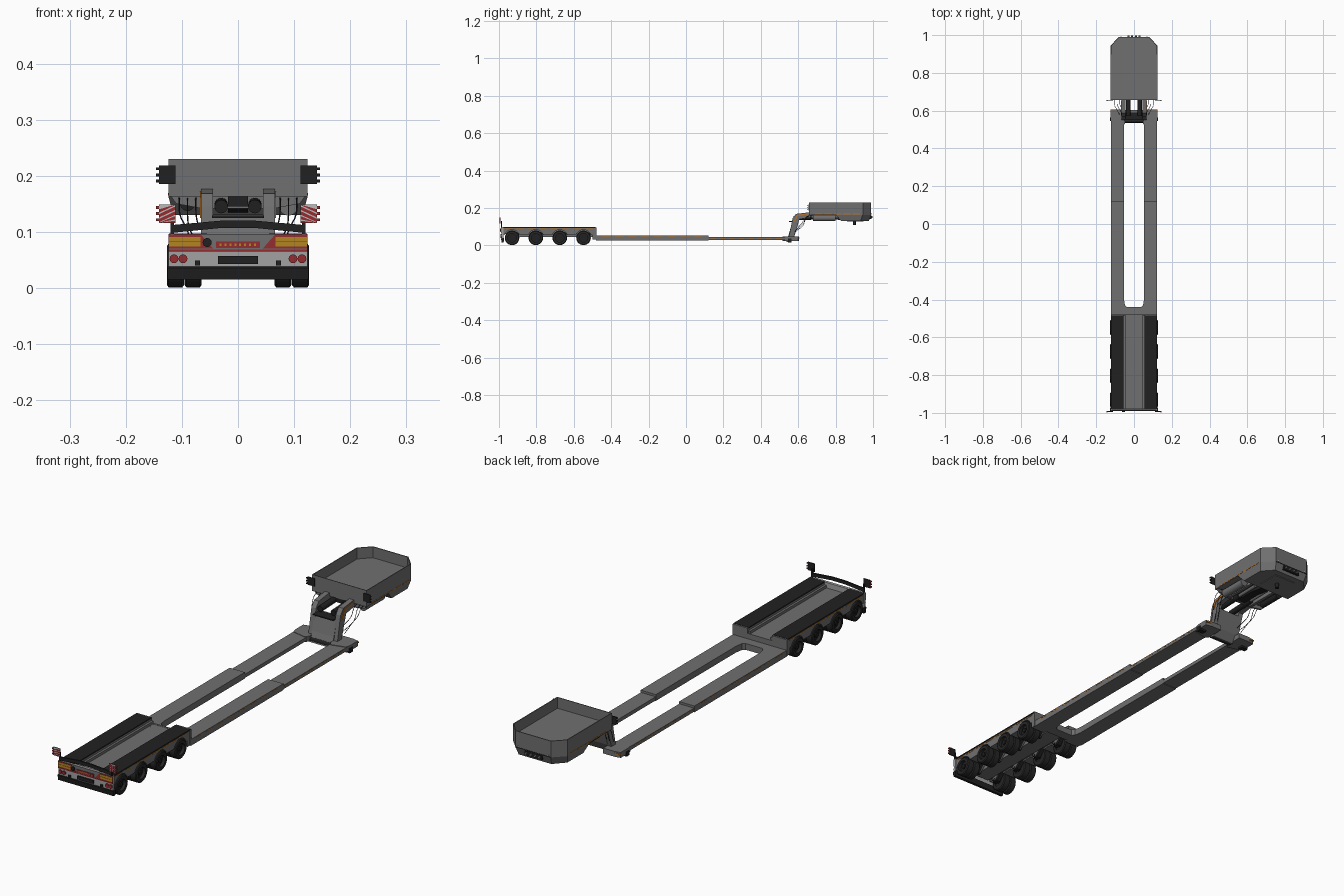
import bpy, bmesh, math
from mathutils import Vector, Matrix

if "Cube" in bpy.data.objects:
    bpy.data.objects.remove(bpy.data.objects["Cube"])


def mat(name, r, g, b):
    m = bpy.data.materials.new(name)
    m.diffuse_color = (r, g, b, 1)
    m.use_nodes = True
    m.node_tree.nodes["Principled BSDF"].inputs["Base Color"].default_value = m.diffuse_color
    return m


GRAY = mat("chassis gray", 0.16, 0.16, 0.16)
LIGHT = mat("light gray", 0.36, 0.36, 0.36)
BLACK = mat("black", 0.015, 0.015, 0.015)
TYRE = mat("tyre rubber", 0.02, 0.02, 0.02)
RED = mat("red", 0.3, 0.025, 0.03)
YELLOW = mat("yellow", 0.45, 0.24, 0.015)
ORANGE = mat("orange", 0.5, 0.16, 0.015)
WHITE = mat("white", 0.5, 0.5, 0.5)


def finish(name, bm, m):
    bmesh.ops.recalc_face_normals(bm, faces=bm.faces)
    me = bpy.data.meshes.new(name)
    bm.to_mesh(me)
    bm.free()
    me.materials.append(m)
    ob = bpy.data.objects.new(name, me)
    bpy.context.collection.objects.link(ob)
    return ob


def prism(name, pts, axis, a, b, m):
    """Extrude a 2D outline along an axis from a to b."""
    put = {'x': lambda p, t: (t, p[0], p[1]), 'y': lambda p, t: (p[0], t, p[1]),
           'z': lambda p, t: (p[0], p[1], t)}[axis]
    bm = bmesh.new()
    lo = [bm.verts.new(put(p, a)) for p in pts]
    hi = [bm.verts.new(put(p, b)) for p in pts]
    bm.faces.new(lo)
    bm.faces.new(hi)
    for i in range(len(pts)):
        j = (i + 1) % len(pts)
        bm.faces.new((lo[i], lo[j], hi[j], hi[i]))
    return finish(name, bm, m)


def box(name, x0, x1, y0, y1, z0, z1, m):
    return prism(name, [(x0, y0), (x1, y0), (x1, y1), (x0, y1)], 'z', z0, z1, m)


def pair(name, x0, x1, y0, y1, z0, z1, m):
    for s in (1, -1):
        box(name, s * x0, s * x1, y0, y1, z0, z1, m)


def cyl(name, p0, p1, r, m, n=16):
    p0, p1 = Vector(p0), Vector(p1)
    d = p1 - p0
    M = Matrix.Translation((p0 + p1) / 2) @ d.to_track_quat('Z', 'Y').to_matrix().to_4x4()
    bm = bmesh.new()
    bmesh.ops.create_cone(bm, cap_ends=True, segments=n, radius1=r, radius2=r, depth=d.length, matrix=M)
    for f in bm.faces:
        f.smooth = len(f.verts) == 4
    return finish(name, bm, m)


def hose(name, pts, r, m):
    cu = bpy.data.curves.new(name, 'CURVE')
    cu.dimensions, cu.bevel_depth, cu.bevel_resolution, cu.resolution_u = '3D', r, 1, 6
    sp = cu.splines.new('NURBS')
    sp.points.add(len(pts) - 1)
    for p, c in zip(sp.points, pts):
        p.co = (*c, 1)
    sp.use_endpoint_u = True
    sp.order_u = 3
    cu.materials.append(m)
    ob = bpy.data.objects.new(name, cu)
    bpy.context.collection.objects.link(ob)
    bpy.ops.object.select_all(action='DESELECT')
    bpy.context.view_layer.objects.active = ob
    ob.select_set(True)
    bpy.ops.object.convert(target='MESH')


def lathe(name, prof, c, s, m, n=28):
    """Revolve (x offset, radius) outline about the x axis at c."""
    bm = bmesh.new()
    rings = [[bm.verts.new((c[0] + s * x, c[1] + r * math.cos(2 * math.pi * i / n),
                            c[2] + r * math.sin(2 * math.pi * i / n))) for i in range(n)] for x, r in prof]
    for k in range(len(rings)):
        A, B = rings[k], rings[(k + 1) % len(rings)]
        for i in range(n):
            j = (i + 1) % n
            bm.faces.new((A[i], A[j], B[j], B[i]))
    ob = finish(name, bm, m)
    bpy.context.view_layer.objects.active = ob
    bpy.ops.object.select_all(action='DESELECT')
    ob.select_set(True)
    bpy.ops.object.shade_smooth_by_angle(angle=math.radians(35))


def marker_board(name, s, y, z, striped):
    """Warning board with three edge lamps, optionally striped toward -y."""
    x0, x1, h = 0.111, 0.141, 0.033
    box(name + "_back", s * x0, s * x1, y, y + 0.003, z, z + h, BLACK)
    if striped:
        box(name + "_face", s * x0, s * x1, y - 0.001, y, z, z + h, WHITE)
        for k in range(5):
            a = z - 0.01 + k * 0.0085
            pts = [(s * x0, a + 0.008), (s * x1, a - 0.006), (s * x1, a), (s * x0, a + 0.014)]
            pts = [(px, min(max(pz, z), z + h)) for px, pz in pts]
            prism(name + "_stripe", pts, 'y', y - 0.002, y - 0.001, RED)
    for k in range(3):
        za = z + 0.003 + k * 0.011
        box(name + "_lamp", s * x1, s * 0.146, y - 0.003, y + 0.003, za, za + 0.005, RED if striped else BLACK)


WHEELS = [-0.93, -0.803, -0.675, -0.548]
WZ, WR = 0.04, 0.039

# wheels, twin tyres, axles and swing arms
for y in WHEELS:
    for s in (1, -1):
        for x in (0.065, 0.0965):
            lathe("tyre", [(0, 0.023), (0, 0.035), (0.003, WR), (0.027, WR), (0.03, 0.035), (0.03, 0.023)],
                  (s * x, y, WZ), s, TYRE)
        cyl("rim", (s * 0.068, y, WZ), (s * 0.114, y, WZ), 0.0235, BLACK, 20)
        cyl("hub", (s * 0.113, y, WZ), (s * 0.122, y, WZ), 0.009, BLACK, 12)
        cyl("axle", (s * 0.035, y, WZ), (s * 0.07, y, WZ), 0.009, BLACK, 12)
        prism("swing_arm", [(y - 0.012, 0.03), (y + 0.012, 0.03), (y + 0.045, 0.065), (y + 0.02, 0.072)],
              'x', s * 0.046, s * 0.062, BLACK)
        cyl("suspension_ram", (s * 0.04, y, 0.036), (s * 0.04, y + 0.04, 0.07), 0.006, GRAY, 10)

# bogie frame: arched sides, dark covers, centre trough
arch = [(-0.978, 0.092), (-0.978, 0.055)]
for y in WHEELS:
    for k in range(9):
        t = math.radians(160 - 140 * k / 8)
        arch.append((y + 0.043 * math.cos(t), WZ + 0.043 * math.sin(t)))
arch += [(-0.50, 0.055), (-0.50, 0.03), (-0.482, 0.03), (-0.482, 0.092)]
for s in (1, -1):
    prism("bogie_side", arch, 'x', s * 0.055, s * 0.121, GRAY)
pair("wheel_cover", 0.055, 0.123, -0.98, -0.484, 0.092, 0.097, BLACK)
pair("trough_edge", 0.046, 0.055, -0.98, -0.482, 0.06, 0.085, GRAY)
box("trough_floor", -0.05, 0.05, -0.98, -0.482, 0.062, 0.074, GRAY)
box("bogie_spine", -0.034, 0.034, -0.96, -0.49, 0.045, 0.062, GRAY)
box("bogie_front_plate", -0.123, 0.123, -0.486, -0.478, 0.03, 0.075, GRAY)
pair("bogie_front_corner", 0.055, 0.123, -0.486, -0.478, 0.075, 0.096, GRAY)
for k in range(8):
    y = -0.97 + k * 0.061
    pair("bogie_reflector", 0.121, 0.1222, y, y + 0.045, 0.086, 0.0895, ORANGE)

# tail: bumper, lamp panel, reflective plates
box("tail_panel", -0.124, 0.124, -0.986, -0.976, 0.038, 0.096, LIGHT)
prism("bumper", [(-0.989, 0.036), (-0.986, 0.015), (-0.975, 0.015), (-0.972, 0.038), (-0.987, 0.038)],
      'x', -0.126, 0.126, BLACK)
box("upper_tail_panel", -0.124, 0.124, -0.988, -0.986, 0.066, 0.096, GRAY)
box("red_lower_stripe", -0.124, 0.124, -0.989, -0.986, 0.065, 0.0685, RED)
for s in (1, -1):
    prism("red_plate", [(s * 0.044, 0.07), (s * 0.124, 0.07), (s * 0.124, 0.095), (s * 0.066, 0.095)],
          'y', -0.9895, -0.988, RED)
    for z in (0.0735, 0.083):
        box("yellow_plate", s * 0.067, s * 0.123, -0.9905, -0.989, z, z + 0.008, YELLOW)
    for x in (0.098, 0.114):
        cyl("tail_lamp", (s * x, -0.986, 0.052), (s * x, -0.991, 0.052), 0.0078, RED)
    box("tow_eye", s * 0.068, s * 0.077, -0.991, -0.986, 0.040, 0.049, BLACK)
box("centre_plate", -0.039, 0.039, -0.9905, -0.988, 0.071, 0.083, RED)
for k in range(8):
    x = -0.033 + k * 0.0088
    box("centre_reflector", x, x + 0.0035, -0.991, -0.99, 0.075, 0.079, YELLOW)
box("plate_holder", -0.036, 0.036, -0.991, -0.986, 0.043, 0.057, BLACK)
cyl("tail_socket", (-0.055, -0.988, 0.081), (-0.055, -0.994, 0.081), 0.008, BLACK)
prism("marker_beam", [(-0.12, 0.098), (-0.03, 0.107), (0.03, 0.107), (0.12, 0.098), (0.12, 0.112),
                      (0.03, 0.12), (-0.03, 0.12), (-0.12, 0.112)], 'y', -0.99, -0.983, BLACK)
for s in (1, -1):
    box("marker_post", s * 0.114, s * 0.12, -0.988, -0.983, 0.096, 0.13, BLACK)
    marker_board("rear_marker", s, -0.994, 0.116, True)
    marker_board("front_marker", s, 0.653, 0.185, False)

# extending twin-beam bed
for s in (1, -1):
    prism("rear_beam", [(s * x, y) for x, y in [(0, -0.48), (0.122, -0.48), (0.122, 0.12), (0.053, 0.12),
          (0.053, -0.40), (0.048, -0.43), (0.038, -0.44), (0, -0.44)]], 'z', 0.027, 0.053, GRAY)
    box("front_beam", s * 0.0535, s * 0.1205, 0.0, 0.56, 0.029, 0.044, GRAY)
    prism("beam_end", [(s * x, y) for x, y in [(0.048, 0.53), (0.06, 0.515), (0.119, 0.53), (0.124, 0.55),
          (0.124, 0.60), (0.10, 0.605), (0.048, 0.605)]], 'z', 0.024, 0.046, GRAY)
    box("end_block", s * 0.095, s * 0.126, 0.545, 0.565, 0.016, 0.036, BLACK)
    for k in range(8):
        y = -0.45 + k * 0.07
        box("beam_reflector", s * 0.122, s * 0.1228, y, y + 0.045, 0.047, 0.0495, ORANGE)
        y = 0.13 + k * 0.05
        box("beam_reflector", s * 0.1205, s * 0.1212, y, y + 0.03, 0.0375, 0.040, ORANGE)
    box("end_reflector", s * 0.10, s * 0.125, 0.598, 0.606, 0.036, 0.041, ORANGE)

# gooseneck leg, bent arms and lift rams
prism("neck_leg", [(0.535, 0.02), (0.56, 0.016), (0.58, 0.05), (0.603, 0.125), (0.568, 0.125), (0.55, 0.06)],
      'x', -0.05, 0.05, GRAY)
cyl("hinge_roll", (-0.05, 0.548, 0.028), (0.05, 0.548, 0.028), 0.012, BLACK)
box("hinge_cover", -0.046, 0.046, 0.55, 0.59, 0.125, 0.129, BLACK)
for s in (1, -1):
    prism("neck_arm", [(0.55, 0.045), (0.577, 0.045), (0.607, 0.14), (0.67, 0.15), (0.67, 0.178),
                       (0.588, 0.168), (0.57, 0.145)], 'x', s * 0.045, s * 0.066, GRAY)
    cyl("lift_ram", (s * 0.03, 0.575, 0.145), (s * 0.03, 0.70, 0.15), 0.012, BLACK)
    cyl("ram_rod", (s * 0.03, 0.70, 0.15), (s * 0.03, 0.80, 0.152), 0.007, GRAY)
    prism("neck_marker", [(0.575, 0.125), (0.582, 0.125), (0.597, 0.155), (0.655, 0.166), (0.655, 0.172),
                          (0.592, 0.162)], 'x', s * 0.066, s * 0.068, ORANGE)
    for x, d in ((0.075, 0.10), (0.09, 0.09), (0.105, 0.11)):
        hose("hose", [(s * x, 0.68, 0.162), (s * x, 0.645, 0.16), (s * x, 0.63, d + 0.02), (s * (x - 0.012), 0.61, d),
                      (s * (x - 0.028), 0.58, 0.07)], 0.0012, BLACK)

# front tray: hollow, with chamfered front corners
plan = [(-0.124, 0.657), (0.124, 0.657), (0.124, 0.945), (0.08, 0.99), (-0.08, 0.99), (-0.124, 0.945)]
tray = prism("tray", plan, 'z', 0.163, 0.23, GRAY)
bm = bmesh.new()
bm.from_mesh(tray.data)
top = max(bm.faces, key=lambda f: f.calc_center_median().z)
bmesh.ops.inset_region(bm, faces=[top], thickness=0.004)
r = bmesh.ops.extrude_discrete_faces(bm, faces=[top])
bmesh.ops.translate(bm, vec=(0, 0, -0.045), verts=list(r['faces'][0].verts))
bm.to_mesh(tray.data)
bm.free()
for k in range(5):
    y = 0.69 + k * 0.05
    pair("tray_reflector", 0.124, 0.125, y, y + 0.04, 0.165, 0.169, ORANGE)

# skirt under the nose, belly channel, coupling
nose = prism("nose_skirt", [(x, max(y, 0.80)) for x, y in plan], 'z', 0.13, 0.163, GRAY)
for v in nose.data.vertices:
    if v.co.z < 0.15:
        v.co.x *= 0.93
        v.co.y -= 0.012 if v.co.y > 0.9 else -0.03
box("nose_seam", -0.081, 0.081, 0.985, 0.991, 0.162, 0.165, BLACK)
prism("belly", [(0.66, 0.165), (0.66, 0.145), (0.76, 0.145), (0.85, 0.131), (0.85, 0.165)], 'x', -0.018, 0.018, BLACK)
prism("rear_crossmember", [(-0.12, 0.164), (-0.11, 0.15), (-0.066, 0.142), (0.066, 0.142), (0.11, 0.15), (0.12, 0.164)],
      'y', 0.664, 0.672, GRAY)
pair("belly_rail", 0.05, 0.062, 0.66, 0.85, 0.145, 0.165, GRAY)
box("coupling_plate", -0.05, 0.05, 0.86, 0.95, 0.127, 0.131, GRAY)
cyl("coupling_pin", (0, 0.9, 0.128), (0, 0.9, 0.108), 0.008, BLACK)
cyl("air_tank", (0.09, 0.68, 0.146), (0.09, 0.80, 0.146), 0.017, GRAY, 20)
cyl("small_air_tank", (-0.09, 0.70, 0.15), (-0.09, 0.80, 0.15), 0.013, BLACK, 20)
box("connector_panel", -0.04, 0.04, 0.982, 0.991, 0.142, 0.16, BLACK)
for k in range(4):
    x = -0.03 + k * 0.02
    cyl("connector", (x, 0.988, 0.151), (x, 0.997, 0.151), 0.005, GRAY, 12)
pair("nose_lamp", 0.066, 0.071, 0.984, 0.992, 0.168, 0.172, WHITE)
